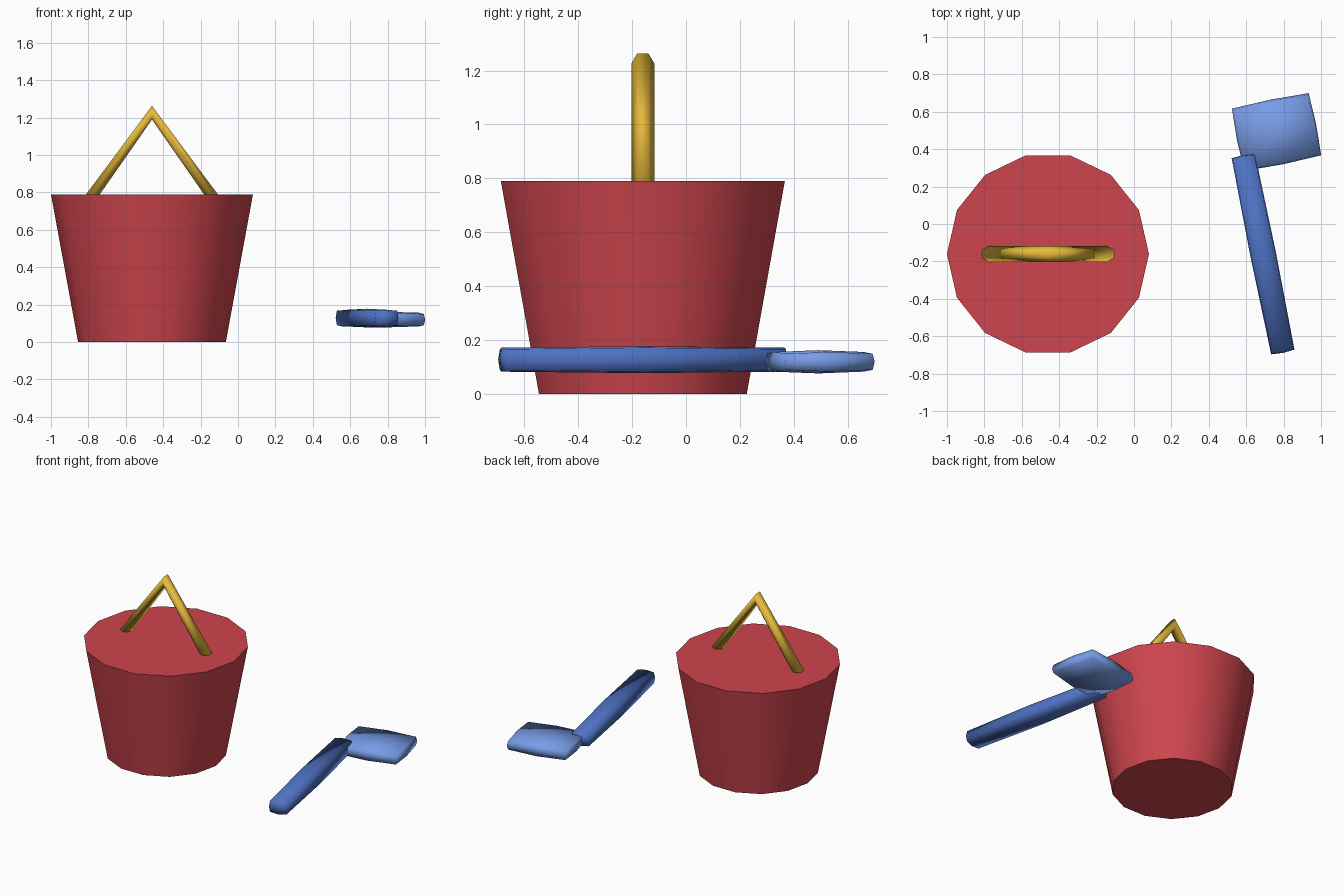
import bpy, math
from mathutils import Matrix, Vector

if "Cube" in bpy.data.objects:
    bpy.data.objects.remove(bpy.data.objects["Cube"])


def finish(name, verts, faces, color, angle):
    mesh = bpy.data.meshes.new(name)
    mesh.from_pydata(verts, [], faces)
    obj = bpy.data.objects.new(name, mesh)
    bpy.context.collection.objects.link(obj)
    mat = bpy.data.materials.new(name + "_paint")
    mat.diffuse_color = (*color, 1)
    mat.use_nodes = True
    mat.node_tree.nodes["Principled BSDF"].inputs["Base Color"].default_value = mat.diffuse_color
    mesh.materials.append(mat)
    bpy.ops.object.select_all(action='DESELECT')
    obj.select_set(True)
    bpy.context.view_layer.objects.active = obj
    bpy.ops.object.mode_set(mode='EDIT')
    bpy.ops.mesh.select_all(action='SELECT')
    bpy.ops.mesh.remove_doubles(threshold=0.0001)
    bpy.ops.mesh.normals_make_consistent(inside=False)
    bpy.ops.object.mode_set(mode='OBJECT')
    bpy.ops.object.shade_smooth_by_angle(angle=math.radians(angle))
    return obj


def loft(name, rings, color, angle):
    """Skin a list of equal rings and cap both ends."""
    n = len(rings[0])
    verts = [v for r in rings for v in r]
    faces = [(i * n + j, i * n + (j + 1) % n, (i + 1) * n + (j + 1) % n, (i + 1) * n + j)
             for i in range(len(rings) - 1) for j in range(n)]
    faces += [tuple(range(n)), tuple(range(len(verts) - n, len(verts)))]
    return finish(name, verts, faces, color, angle)


def puffed_box(name, center, half, bulge, turn, color):
    """Box split in two along each axis, its middle points pushed outwards."""
    place = Matrix.Translation(center) @ Matrix.Rotation(turn, 4, 'Z')
    verts, faces = [], []
    for axis in range(3):
        for side in (-1, 1):
            base = len(verts)
            for a in (-1, 0, 1):
                for b in (-1, 0, 1):
                    c = [0, 0, 0]
                    c[axis], c[axis - 1], c[axis - 2] = side, a, b
                    push = bulge * c.count(0) / 2
                    verts.append(place @ Vector([k * (h + push) for k, h in zip(c, half)]))
            for i in range(2):
                for j in range(2):
                    p = base + i * 3 + j
                    faces.append((p, p + 1, p + 4, p + 3))
    return finish(name, verts, faces, color, 180)


CX, CY, TOP = -0.46, -0.16, 0.79

# Bucket: solid tapered body with 14 sides
loft("bucket",
     [[(CX + r * math.cos(math.tau * i / 14), CY + r * math.sin(math.tau * i / 14), z)
       for i in range(14)] for r, z in ((0.395, 0), (0.54, TOP))],
     (0.62, 0.06, 0.075), 30)

# Handle: six-sided bar over three points, rings level at the ends and upright at the peak
R = 0.0425
rings = []
for x, z, tilt in ((-0.318, TOP - 0.004, 0), (0, 1.226, 90), (0.318, TOP - 0.004, 180)):
    t = math.radians(tilt)
    rings.append([(CX + x - R * math.sin(a) * math.cos(t), CY + R * math.cos(a),
                   z + R * math.sin(a) * math.sin(t))
                  for a in (math.tau * k / 6 for k in range(6))])
loft("bucket_handle", rings, (0.79, 0.49, 0.045), 180)

# Shovel: slightly puffed shaft and blade, both turned on the ground
puffed_box("shovel_shaft", (0.69, -0.16, 0.128), (0.058, 0.529, 0.039), 0.011,
           math.radians(11.4), (0.076, 0.166, 0.54))
puffed_box("shovel_blade", (0.762, 0.492, 0.12), (0.203, 0.163, 0.03), 0.013,
           math.radians(11.4), (0.187, 0.33, 0.8))
